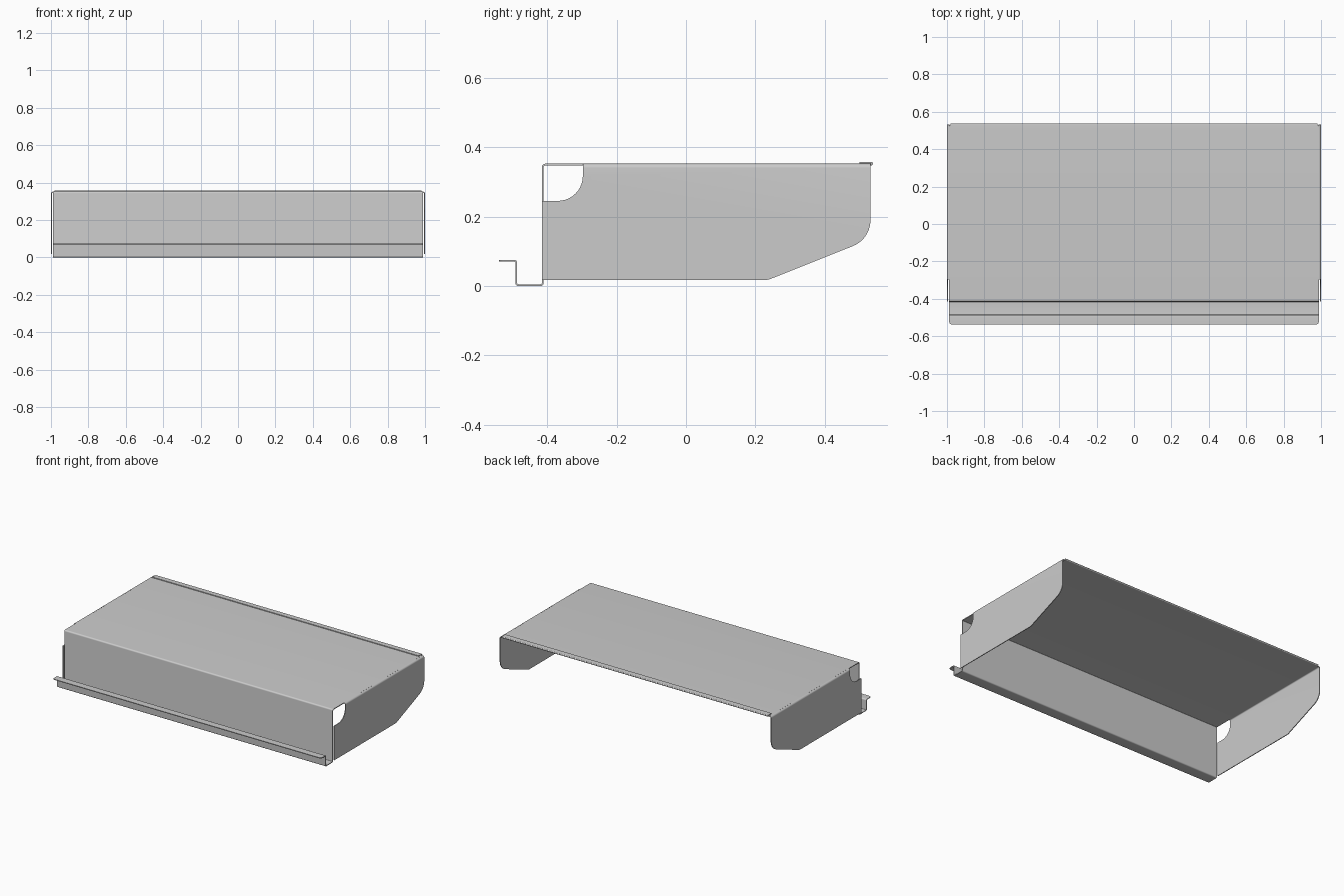
import bpy, bmesh, math
from mathutils import Vector

if "Cube" in bpy.data.objects:
    bpy.data.objects.remove(bpy.data.objects["Cube"])

T = 0.005        # sheet thickness
HALF = 0.988     # half width of the folded sheet
BEND = 0.0095    # bend radius of the side edges


def fillet(pts, seg=8, closed=False):
    """Round the corners of a polyline given as (a, b, radius)."""
    out, n = [], len(pts)
    for i, (a, b, r) in enumerate(pts):
        p = Vector((a, b))
        if r == 0 or (not closed and i in (0, n - 1)):
            out.append(p)
            continue
        u = (Vector(pts[i - 1][:2]) - p).normalized()
        v = (Vector(pts[(i + 1) % n][:2]) - p).normalized()
        half = u.angle(v) / 2
        centre = p + (u + v).normalized() * (r / math.sin(half))
        s = p + u * (r / math.tan(half)) - centre
        e = p + v * (r / math.tan(half)) - centre
        total = s.angle_signed(e)
        for k in range(seg + 1):
            t = -total * k / seg
            out.append(centre + Vector((s.x * math.cos(t) - s.y * math.sin(t),
                                        s.x * math.sin(t) + s.y * math.cos(t))))
    return out


def finish(bm, name, mirror=False):
    bmesh.ops.remove_doubles(bm, verts=bm.verts, dist=1e-5)
    bmesh.ops.recalc_face_normals(bm, faces=bm.faces)
    mesh = bpy.data.meshes.new(name)
    bm.to_mesh(mesh)
    bm.free()
    ob = bpy.data.objects.new(name, mesh)
    bpy.context.collection.objects.link(ob)
    bpy.ops.object.select_all(action='DESELECT')
    ob.select_set(True)
    bpy.context.view_layer.objects.active = ob
    m = ob.modifiers.new("sheet", 'SOLIDIFY')
    m.thickness, m.offset, m.use_even_offset = T, 0, True
    bpy.ops.object.modifier_apply(modifier="sheet")
    bpy.ops.object.shade_smooth_by_angle(angle=math.radians(30))
    if mirror:
        ob.modifiers.new("mirror", 'MIRROR').use_axis[0] = True
    return ob


# Folded sheet: front lip, channel, front wall, top and back hem
path = fillet([(-0.538, 0.0725, 0), (-0.4885, 0.0725, 0.006), (-0.4885, 0.0025, 0.006),
               (-0.4125, 0.0025, 0.006), (-0.4125, 0.3495, 0.007),
               (0.5355, 0.3495, 0.0028), (0.5355, 0.3552, 0.0028), (0.5, 0.3552, 0)])
R = 0.016        # rounded corners on the lip
arc = [(R * (1 - math.cos(k * math.pi / 12)), R * (1 - math.sin(k * math.pi / 12)))
       for k in range(7)]
rows = [(path[0] + Vector((d, 0)), HALF - w) for d, w in arc]
for p in path[1:]:
    rows.append((p, HALF - (0.008 if p.y > 0.345 and p.x > 0.53 or p.y > 0.353 else 0)))
# Keep the top full width until just before the hem
i = next(k for k, (p, w) in enumerate(rows) if p.x > 0.53)
rows.insert(i, (Vector((0.524, 0.3495)), HALF))

bm = bmesh.new()
pairs = [(bm.verts.new((-w, p.x, p.y)), bm.verts.new((w, p.x, p.y))) for p, w in rows]
for (a, b), (c, d) in zip(pairs, pairs[1:]):
    bm.faces.new((a, b, d, c))
finish(bm, "folded_sheet")

# Side panels: notched outline plus the bend up to the top sheet
z_bend = 0.3495 - BEND
outline = fillet([(-0.415, 0.017, 0), (0.235, 0.017, 0.05), (0.531, 0.135, 0.08),
                  (0.531, z_bend, 0), (-0.297, z_bend, 0),
                  (-0.297, 0.245, 0.072), (-0.415, 0.245, 0)], seg=10, closed=True)
bm = bmesh.new()
bm.faces.new([bm.verts.new((HALF + BEND, p.x, p.y)) for p in outline])
strip = []
for k in range(7):
    t = k * math.pi / 12
    x, z = HALF + BEND * math.cos(t), z_bend + BEND * math.sin(t)
    strip.append((bm.verts.new((x, -0.297, z)), bm.verts.new((x, 0.531, z))))
for (a, b), (c, d) in zip(strip, strip[1:]):
    bm.faces.new((a, b, d, c))
finish(bm, "side_panels", mirror=True)
